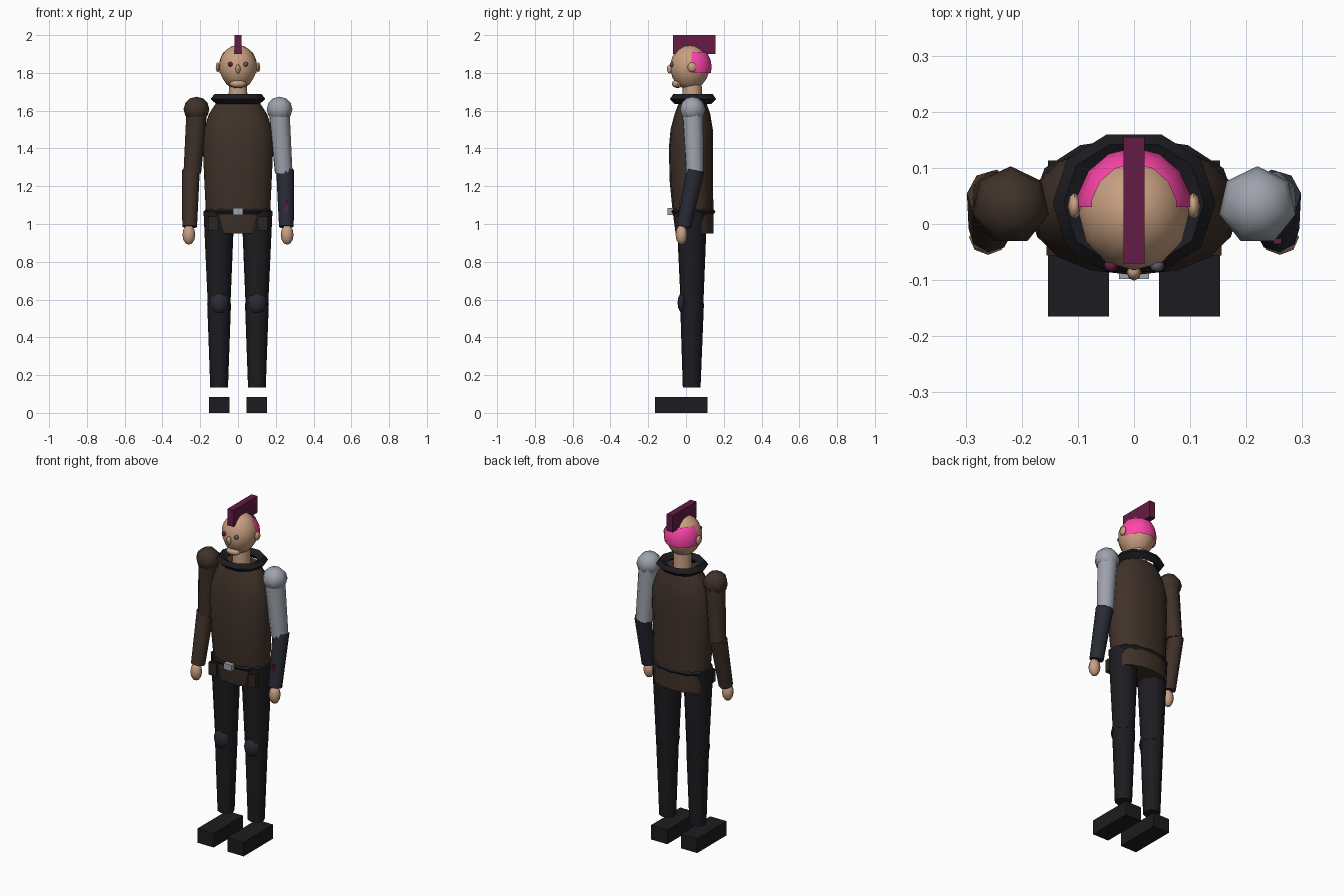
import bpy, bmesh, math
from mathutils import Vector

if "Cube" in bpy.data.objects:
    bpy.data.objects.remove(bpy.data.objects["Cube"])


def material(name, rgb):
    m = bpy.data.materials.new(name)
    m.diffuse_color = (*rgb, 1)
    m.use_nodes = True
    m.node_tree.nodes["Principled BSDF"].inputs["Base Color"].default_value = m.diffuse_color
    return m


BROWN = material("brown", (0.05, 0.031, 0.022))
DARK_BROWN = material("dark_brown", (0.03, 0.018, 0.013))
BLACK = material("black", (0.012, 0.012, 0.015))
SLATE = material("slate", (0.022, 0.024, 0.034))
SKIN = material("skin", (0.58, 0.35, 0.22))
PINK = material("pink", (1.0, 0.06, 0.4))
PLUM = material("plum", (0.13, 0.012, 0.06))
METAL = material("metal", (0.34, 0.36, 0.41))
GREY = material("grey", (0.1, 0.11, 0.13))


def finish(name, bm, mat, smooth=True):
    bmesh.ops.recalc_face_normals(bm, faces=bm.faces)
    me = bpy.data.meshes.new(name)
    bm.to_mesh(me)
    bm.free()
    me.materials.append(mat)
    ob = bpy.data.objects.new(name, me)
    bpy.context.collection.objects.link(ob)
    if smooth:
        bpy.ops.object.select_all(action='DESELECT')
        ob.select_set(True)
        bpy.context.view_layer.objects.active = ob
        bpy.ops.object.shade_smooth_by_angle(angle=math.radians(50))
    return ob


def box(name, lo, hi, mat):
    bm = bmesh.new()
    bmesh.ops.create_cube(bm, size=1)
    lo, hi = Vector(lo), Vector(hi)
    bmesh.ops.scale(bm, vec=hi - lo, verts=bm.verts)
    bmesh.ops.translate(bm, vec=(lo + hi) / 2, verts=bm.verts)
    return finish(name, bm, mat, False)


def ball_mesh(center, radii, seg, rings):
    bm = bmesh.new()
    bmesh.ops.create_uvsphere(bm, u_segments=seg, v_segments=rings, radius=1)
    bmesh.ops.scale(bm, vec=radii, verts=bm.verts)
    bmesh.ops.translate(bm, vec=center, verts=bm.verts)
    return bm


def ball(name, center, radii, mat, seg=8, rings=6):
    return finish(name, ball_mesh(center, radii, seg, rings), mat)


def limb(name, a, b, ra, rb, mat, seg=8):
    a, b = Vector(a), Vector(b)
    bm = bmesh.new()
    bmesh.ops.create_cone(bm, cap_ends=True, segments=seg, radius1=ra, radius2=rb,
                          depth=(b - a).length)
    q = (b - a).to_track_quat('Z', 'Y')
    for v in bm.verts:
        v.co = q @ v.co + (a + b) / 2
    return finish(name, bm, mat)


def loft(name, sections, mat, seg=16, closed=False):
    """Sections are (z, x radius, y centre, y radius)."""
    bm = bmesh.new()
    rings = []
    for z, rx, yc, ry in sections:
        ring = []
        for i in range(seg):
            t = 2 * math.pi * i / seg
            c, s = math.cos(t), math.sin(t)
            c = math.copysign(abs(c) ** 0.92, c)
            s = math.copysign(abs(s) ** 0.92, s)
            ring.append(bm.verts.new((rx * c, yc + ry * s, z)))
        rings.append(ring)
    pairs = list(zip(rings, rings[1:])) + ([(rings[-1], rings[0])] if closed else [])
    for r0, r1 in pairs:
        for i in range(seg):
            j = (i + 1) % seg
            bm.faces.new((r0[i], r0[j], r1[j], r1[i]))
    if not closed:
        bm.faces.new(rings[0])
        bm.faces.new(rings[-1])
    return finish(name, bm, mat)


# Jacket, collar, belt
loft("jacket", [(0.95, 0.165, 0.045, 0.10), (1.06, 0.170, 0.038, 0.108),
                (1.22, 0.178, 0.028, 0.114), (1.40, 0.186, 0.026, 0.117),
                (1.50, 0.180, 0.030, 0.112), (1.58, 0.155, 0.034, 0.095),
                (1.65, 0.110, 0.035, 0.070)], BROWN)
loft("collar", [(1.635, 0.115, 0.037, 0.10), (1.662, 0.145, 0.037, 0.128),
                (1.687, 0.125, 0.037, 0.11), (1.665, 0.085, 0.037, 0.075)],
     BLACK, 10, True)
loft("belt", [(1.05, 0.170, 0.037, 0.108), (1.065, 0.182, 0.037, 0.118),
              (1.08, 0.170, 0.037, 0.108), (1.065, 0.155, 0.037, 0.10)],
     BLACK, 12, True)
box("buckle", (-0.027, -0.098, 1.048), (0.027, -0.07, 1.084), METAL)

# Head
ball("neck", (0, 0.03, 1.69), (0.02, 0.02, 0.02), SKIN)
limb("throat", (0, 0.033, 1.62), (0, 0.033, 1.74), 0.054, 0.05, SKIN, 10)
head = ball_mesh((0, 0.02, 1.83), (0.1, 0.104, 0.118), 12, 9)
for v in head.verts:
    if v.co.z < 1.78:
        v.co.x *= 0.94
finish("head", head, SKIN)
ball("nose", (0, -0.086, 1.82), (0.013, 0.015, 0.024), SKIN)
ball("mouth", (0, -0.045, 1.742), (0.045, 0.03, 0.022), SKIN)
ball("left_eye", (-0.041, -0.074, 1.845), (0.013, 0.012, 0.013), PLUM)
ball("right_eye", (0.041, -0.074, 1.845), (0.013, 0.012, 0.013), GREY)

# Cropped hair shell round the back, and crest
hair = ball_mesh((0, 0.024, 1.83), (0.104, 0.112, 0.122), 14, 10)
for co, no in (((0, 0.03, 0), (0, -1, 0)), ((0, 0, 1.80), (0, 0, -1)), ((0, 0, 1.91), (0, 0, 1))):
    bmesh.ops.bisect_plane(hair, geom=hair.verts[:] + hair.edges[:] + hair.faces[:],
                           plane_co=co, plane_no=no, clear_outer=True)
finish("cropped_hair", hair, PINK)
box("hair_crest", (-0.019, -0.07, 1.90), (0.019, 0.155, 2.0), PLUM)

# Paired parts
for side, s in (("left", -1), ("right", 1)):
    ball(side + "_ear", (s * 0.106, 0.032, 1.83), (0.012, 0.024, 0.026), SKIN)
    # Arms: the right one is mechanical
    upper, lower = (METAL, SLATE) if s > 0 else (BROWN, BROWN)
    ball(side + "_shoulder", (s * 0.22, 0.033, 1.607), (0.07, 0.07, 0.067), upper, 7, 6)
    limb(side + "_upper_arm", (s * 0.218, 0.035, 1.60), (s * 0.242, 0.047, 1.27),
         0.058, 0.049, upper)
    limb(side + "_forearm", (s * 0.25, 0.05, 1.285), (s * 0.256, -0.012, 0.985),
         0.048, 0.039, lower)
    ball(side + "_hand", (s * 0.26, -0.024, 0.943), (0.034, 0.031, 0.053), SKIN)
    # Legs and boots
    limb(side + "_thigh", (s * 0.101, 0.03, 1.07), (s * 0.1, 0.032, 0.57), 0.086, 0.063, BLACK)
    limb(side + "_shin", (s * 0.1, 0.032, 0.58), (s * 0.1, 0.03, 0.135), 0.063, 0.047, BLACK)
    ball(side + "_knee_pad", (s * 0.1, -0.015, 0.583), (0.048, 0.03, 0.058), SLATE)
    box(side + "_boot", (s * 0.099 - 0.054, -0.165, 0), (s * 0.099 + 0.054, 0.113, 0.085), BLACK)
    box(side + "_pouch", (s * 0.13 - 0.026, -0.056, 0.965), (s * 0.13 + 0.026, 0.0, 1.04), DARK_BROWN)

# Glowing slot on the mechanical forearm
box("forearm_light", (0.249, -0.036, 1.055), (0.263, 0.0, 1.125), PLUM)
